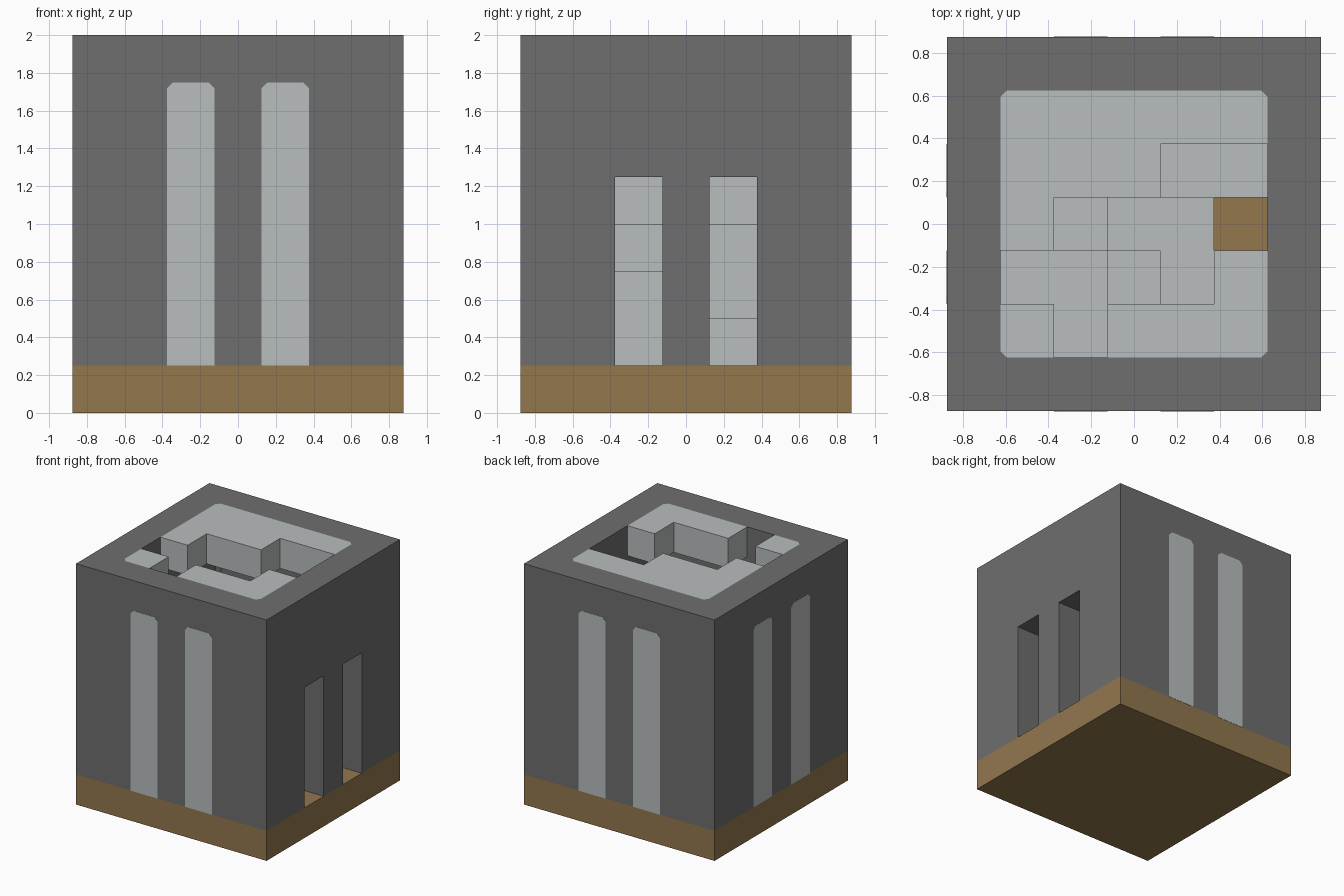
import bpy
import bmesh
import math
from mathutils import Matrix, Vector

if "Cube" in bpy.data.objects:
    bpy.data.objects.remove(bpy.data.objects["Cube"])

U = 0.25                 # block size
HALF = 3.5 * U           # outer half width
INNER = 2.5 * U          # inner half width
CHAMFER = 0.03


def material(name, rgb):
    mat = bpy.data.materials.new(name)
    mat.use_nodes = True
    mat.diffuse_color = (*rgb, 1)
    mat.node_tree.nodes["Principled BSDF"].inputs["Base Color"].default_value = (*rgb, 1)
    return mat


DARK = material("dark grey stone", (0.156, 0.156, 0.156))
LIGHT = material("pale grey stone", (0.48, 0.51, 0.51))
BROWN = material("earth brown", (0.287, 0.184, 0.076))


def finish(name, bm, mat):
    mesh = bpy.data.meshes.new(name)
    bm.to_mesh(mesh)
    bm.free()
    mesh.materials.append(mat)
    obj = bpy.data.objects.new(name, mesh)
    bpy.context.collection.objects.link(obj)
    return obj


def box(name, low, high, mat, corner=0):
    bm = bmesh.new()
    low, high = Vector(low), Vector(high)
    bmesh.ops.create_cube(bm, size=1, matrix=Matrix.Translation((low + high) / 2)
                          @ Matrix.Diagonal((*(high - low), 1)))
    if corner:
        chamfer_outer_corners(bm, corner)
    return finish(name, bm, mat)


def chamfer_outer_corners(bm, size):
    edges = [e for e in bm.edges
             if all(min(abs(v.co.x), abs(v.co.y)) > INNER - 0.001 for v in e.verts)
             and abs(e.verts[0].co.z - e.verts[1].co.z) > 0.01]
    bmesh.ops.bevel(bm, geom=edges, offset=size, segments=1, affect='EDGES')


def blocks(name, cells, mat, corner=0):
    """Merge unit blocks into one skin with only the outer faces."""
    bm = bmesh.new()
    axes = [Vector(a) for a in ((1, 0, 0), (0, 1, 0), (0, 0, 1))]
    for cell in cells:
        middle = Vector((cell[0] - 2, cell[1] - 2, cell[2] + 0.5))
        for i in range(3):
            for sign in (1, -1):
                n = axes[i] * sign
                if tuple(int(c + d) for c, d in zip(cell, n)) in cells:
                    continue
                a, b = axes[(i + 1) % 3] / 2, axes[(i + 2) % 3] / 2 * sign
                c = middle + n / 2
                bm.faces.new([bm.verts.new(p * U) for p in
                              (c - a - b, c + a - b, c + a + b, c - a + b)])
    bmesh.ops.remove_doubles(bm, verts=bm.verts, dist=0.0001)
    bmesh.ops.dissolve_limit(bm, angle_limit=0.01, verts=bm.verts, edges=bm.edges)
    if corner:
        chamfer_outer_corners(bm, corner)
    return finish(name, bm, mat)


def cut(target, cutter):
    cutter.hide_render = True
    cutter.hide_viewport = True
    cutter.display_type = 'WIRE'
    mod = target.modifiers.new(cutter.name, 'BOOLEAN')
    mod.operation = 'DIFFERENCE'
    mod.solver = 'EXACT'
    mod.object = cutter


# Ground slab and hollow outer walls
box("base_slab", (-HALF, -HALF, 0), (HALF, HALF, U), BROWN)
walls = box("outer_walls", (-HALF, -HALF, U), (HALF, HALF, 8 * U), DARK)
cut(walls, box("cavity_cutter", (-INNER, -INNER, 0), (INNER, INNER, 9 * U), DARK, CHAMFER))

# Two doorways through the +x wall
for side, y in (("front", -U), ("back", U)):
    cut(walls, box(side + "_doorway_cutter", (2 * U, y - U / 2, 0),
                   (4 * U, y + U / 2, 5 * U), DARK))

# Inner steps: block heights above the slab, back row first
heights = ("44443",
           "44311",
           "43220",
           "44320",
           "44432")
steps = {(x, 4 - r, z) for r, row in enumerate(heights)
         for x, h in enumerate(row) for z in range(1, 1 + int(h))}
blocks("inner_steps", steps, LIGHT)

# Roof layer, with a winding opening, back row first
roof = ("#####",
        "###..",
        "#....",
        "....#",
        "#.###")
blocks("roof_layer", {(x, 4 - r, 7) for r, row in enumerate(roof)
                      for x, c in enumerate(row) if c == "#"}, LIGHT, CHAMFER)


# Tall pale strips on the three closed walls
def strip(name, centre, turn):
    w, top, t = U / 2, 7 * U, 0.002
    outline = [(-w, U), (w, U), (w, top - CHAMFER), (w - CHAMFER, top),
               (CHAMFER - w, top), (-w, top - CHAMFER)]
    bm = bmesh.new()
    face = bm.faces.new([bm.verts.new((centre + x, -HALF - t, z)) for x, z in outline])
    out = bmesh.ops.extrude_face_region(bm, geom=[face])
    moved = [v for v in out["geom"] if isinstance(v, bmesh.types.BMVert)]
    bmesh.ops.translate(bm, verts=moved, vec=(0, 2 * t, 0))
    bmesh.ops.recalc_face_normals(bm, faces=bm.faces)
    bmesh.ops.rotate(bm, verts=bm.verts, matrix=Matrix.Rotation(turn, 3, 'Z'))
    finish(name, bm, LIGHT)


for wall, turn in (("front", 0), ("right", -math.pi / 2), ("back", math.pi)):
    for i, centre in enumerate((-U, U)):
        strip(f"{wall}_strip_{i + 1}", centre, turn)
